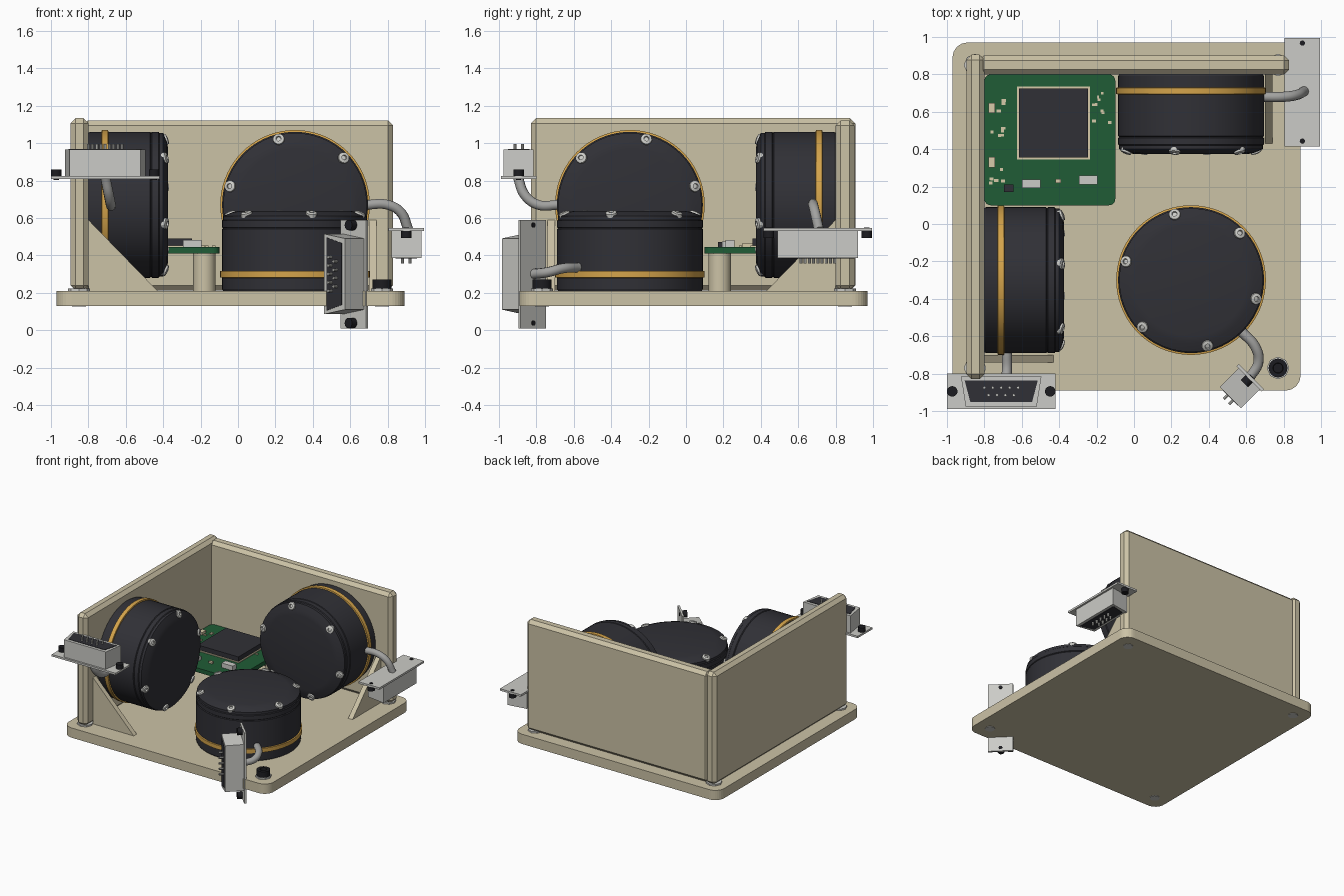
import bpy, bmesh, math, random
from mathutils import Matrix, Vector

default_cube = bpy.data.objects.get("Cube")
if default_cube:
    bpy.data.objects.remove(default_cube)


def make_material(name, colour):
    mat = bpy.data.materials.new(name)
    mat.use_nodes = True
    rgba = (*colour, 1)
    mat.diffuse_color = rgba
    mat.node_tree.nodes["Principled BSDF"].inputs["Base Color"].default_value = rgba
    return mat


BEIGE = make_material("beige plastic", (0.6, 0.54, 0.38))
DARK = make_material("charcoal housing", (0.03, 0.03, 0.037))
GOLD = make_material("gold band", (0.66, 0.37, 0.07))
SILVER = make_material("silver metal", (0.6, 0.6, 0.57))
BLACK = make_material("black screw", (0.012, 0.012, 0.015))
GREEN = make_material("green board", (0.014, 0.107, 0.037))
CABLE = make_material("grey cable", (0.36, 0.36, 0.35))
TAN = make_material("pale solder", (0.68, 0.6, 0.4))


def finish(name, bm, materials, matrix=None, smooth=False):
    """Turn a bmesh into a placed object."""
    bmesh.ops.recalc_face_normals(bm, faces=bm.faces)
    mesh = bpy.data.meshes.new(name)
    bm.to_mesh(mesh)
    bm.free()
    for mat in materials:
        mesh.materials.append(mat)
    obj = bpy.data.objects.new(name, mesh)
    bpy.context.collection.objects.link(obj)
    if matrix:
        obj.matrix_world = matrix
    if smooth:
        bpy.ops.object.select_all(action="DESELECT")
        obj.select_set(True)
        bpy.context.view_layer.objects.active = obj
        bpy.ops.object.shade_smooth_by_angle(angle=math.radians(25))
    return obj


def box(name, low, high, mat, bevel=0, matrix=None, corners_only=False):
    """Box between two corners, optionally bevelled all round or on upright edges."""
    bm = bmesh.new()
    bmesh.ops.create_cube(bm, size=1)
    for v in bm.verts:
        v.co = [high[i] if v.co[i] > 0 else low[i] for i in range(3)]
    if bevel:
        edges = bm.edges[:]
        if corners_only:
            edges = [e for e in edges if abs(e.verts[0].co.z - e.verts[1].co.z) > 0.01]
        bmesh.ops.bevel(bm, geom=edges, offset=bevel, affect="EDGES",
                        segments=8 if corners_only else 1, profile=0.5)
    return finish(name, bm, [mat], matrix)


def lathe(name, profile, bands, materials, matrix, sides=64):
    """Spin (radius, height) points; bands gives the material of each segment."""
    bm = bmesh.new()
    rings = []
    for r, h in profile:
        rings.append([bm.verts.new((r * math.cos(a), r * math.sin(a), h))
                      for a in (math.tau * k / sides for k in range(sides))])
    for lower, upper, band in zip(rings, rings[1:], bands):
        for k in range(sides):
            n = (k + 1) % sides
            bm.faces.new((lower[k], lower[n], upper[n], upper[k])).material_index = band
    bm.faces.new(rings[0]).material_index = bands[0]
    bm.faces.new(rings[-1]).material_index = bands[-1]
    return finish(name, bm, materials, matrix, smooth=True)


def disc(name, radius, low, high, mat, matrix, sides=24):
    return lathe(name, [(radius, low), (radius, high)], [0], [mat], matrix, sides)


def prism(name, outline, low, high, mat, matrix):
    """Extrude a flat outline along local z."""
    bm = bmesh.new()
    face = bm.faces.new([bm.verts.new((x, y, low)) for x, y in outline])
    top = bmesh.ops.extrude_face_region(bm, geom=[face])["geom"]
    bmesh.ops.translate(bm, vec=(0, 0, high - low),
                        verts=[g for g in top if isinstance(g, bmesh.types.BMVert)])
    return finish(name, bm, [mat], matrix)


def frame(origin, x_axis, z_axis):
    x, z = Vector(x_axis).normalized(), Vector(z_axis).normalized()
    return Matrix.Translation(origin) @ Matrix((x, z.cross(x), z)).transposed().to_4x4()


# Base plate and the two upright walls
box("base_plate", (-0.97, -0.89, 0.13), (0.89, 0.97, 0.21), BEIGE, 0.08, corners_only=True)
box("right_wall", (-0.895, -0.83, 0.213), (-0.8, 0.905, 1.133), BEIGE, 0.027)
box("back_wall", (-0.83, 0.8, 0.213), (0.83, 0.9, 1.12), BEIGE, 0.027)

# Triangular braces
brace = [(0, 0), (0.37, 0), (0, 0.38)]
prism("right_brace", brace, 0, 0.04, BEIGE, frame((-0.8, -0.7, 0.21), (1, 0, 0), (0, -1, 0)))
prism("back_brace", brace, 0, 0.04, BEIGE, frame((0.7, 0.8, 0.21), (0, -1, 0), (-1, 0, 0))
      @ Matrix.Translation((0, 0, -0.04)))

# Corner fasteners, with plugs showing on the underside
for x in (-0.85, 0.77):
    for y in (-0.77, 0.85):
        place = Matrix.Translation((x, y, 0))
        disc("corner_washer", 0.06, 0.2, 0.222, SILVER, place, 8)
        disc("corner_plug", 0.037, 0.126, 0.14, SILVER, place)
        if x > 0 > y:
            lathe("corner_screw", [(0.05, 0.22), (0.05, 0.27), (0.027, 0.27), (0.025, 0.24)],
                  [0, 0, 0], [BLACK], place)

# Drum units: one on the base and one on each wall
drum = [(0.385, 0), (0.39, 0.01), (0.39, 0.07), (0.4, 0.072), (0.4, 0.105), (0.39, 0.107),
        (0.39, 0.33), (0.384, 0.335), (0.39, 0.34), (0.39, 0.375), (0.384, 0.38),
        (0.384, 0.4), (0.335, 0.42), (0.3, 0.427)]
drum_bands = [0, 0, 1, 1, 1] + [0] * 8
units = {
    "base": (frame((0.305, -0.3, 0.21), (1, 0, 0), (0, 0, 1)), 44),
    "back": (frame((0.305, 0.8, 0.67), (1, 0, 0), (0, -1, 0)), 44),
    "right": (frame((-0.8, -0.3, 0.67), (0, 1, 0), (1, 0, 0)), 16),
}
for side, (place, start) in units.items():
    lathe(side + "_drum", drum, drum_bands, [DARK, GOLD], place, 72)
    for k in range(6):
        turn = Matrix.Rotation(math.radians(start + 60 * k), 4, "Z")
        seat = turn @ Matrix.Translation((0.36, 0, 0.41)) @ Matrix.Rotation(0.4, 4, "Y")
        lathe(side + "_drum_screw", [(0.032, -0.01), (0.03, 0.01), (0.014, 0.015), (0.012, 0.005)],
              [0, 0, 0], [SILVER], place @ seat, 12)


# Cables: smooth tubes through a few points
def cable(name, points):
    curve = bpy.data.curves.new(name, "CURVE")
    curve.dimensions = "3D"
    curve.bevel_depth = 0.027
    curve.bevel_resolution = 3
    curve.use_fill_caps = True
    spline = curve.splines.new("BEZIER")
    spline.bezier_points.add(len(points) - 1)
    for p, co in zip(spline.bezier_points, points):
        p.co = co
        p.handle_left_type = p.handle_right_type = "AUTO"
    curve.materials.append(CABLE)
    bpy.context.collection.objects.link(bpy.data.objects.new(name, curve))


cable("base_cable", [(0.57, -0.57, 0.335), (0.65, -0.66, 0.33), (0.665, -0.74, 0.31), (0.62, -0.82, 0.3)])
cable("back_cable", [(0.68, 0.68, 0.67), (0.8, 0.68, 0.67), (0.87, 0.69, 0.63), (0.91, 0.71, 0.54)])
cable("right_cable", [(-0.68, -0.68, 0.67), (-0.68, -0.79, 0.67), (-0.69, -0.86, 0.72), (-0.71, -0.9, 0.82)])


# Pin connectors: flange, tapered shell, dark insert, pins and two screws
def tapered(wide, narrow, depth):
    return [(-narrow, -depth), (narrow, -depth), (wide, depth), (-wide, depth)]


def connector(side, place):
    box(side + "_flange", (-0.29, -0.095, -0.008), (0.29, 0.095, 0.008), SILVER, 0, place)
    prism(side + "_shell", tapered(0.215, 0.19, 0.08), 0, 0.15, SILVER, place)
    prism(side + "_insert", tapered(0.195, 0.165, 0.057), 0.14, 0.153, DARK, place)
    for row, count in ((0.02, 5), (-0.02, 4)):
        for k in range(count):
            spot = Matrix.Translation(((k - (count - 1) / 2) * 0.045, row, 0))
            disc(side + "_pin", 0.008, 0.15, 0.18, SILVER, place @ spot, 8)
    for x in (-0.262, 0.262):
        disc(side + "_flange_screw", 0.028, 0, 0.045, BLACK, place @ Matrix.Translation((x, 0, 0)))
        disc(side + "_flange_stud", 0.014, -0.012, 0, BLACK, place @ Matrix.Translation((x, 0, 0)))


connector("right", frame((-0.71, -0.895, 0.815), (1, 0, 0), (0, 0, 1)))
connector("back", frame((0.9, 0.705, 0.537), (0, 1, 0), (0, 0, -1)))
connector("base", frame((0.622, -0.822, 0.3), (0, 0, 1), (-1, -1, 0)))

# Circuit board on four posts
box("circuit_board", (-0.8, 0.1, 0.41), (-0.1, 0.8, 0.445), GREEN, 0.035, corners_only=True)
for x in (-0.72, -0.18):
    for y in (0.18, 0.72):
        disc("board_post", 0.06, 0.21, 0.411, BEIGE, Matrix.Translation((x, y, 0)))


def part(name, x, y, wide, deep, top, mat):
    box(name, (x - wide / 2, y - deep / 2, 0.44), (x + wide / 2, y + deep / 2, top), mat)


part("chip_border", -0.43, 0.54, 0.39, 0.39, 0.452, TAN)
part("main_chip", -0.43, 0.54, 0.37, 0.37, 0.49, DARK)
part("small_chip", -0.67, 0.19, 0.05, 0.04, 0.47, DARK)
part("large_capacitor", -0.55, 0.215, 0.1, 0.045, 0.475, SILVER)
part("large_capacitor", -0.245, 0.235, 0.1, 0.05, 0.483, SILVER)
part("small_capacitor", -0.405, 0.23, 0.03, 0.02, 0.46, TAN)
for y in (0.33, 0.62):
    part("edge_resistor", -0.76, y, 0.035, 0.055, 0.465, TAN)

# Scattered solder pads in the board margins
random.seed(4)
for centre_x, count, y_range in ((-0.74, 14, (0.18, 0.76)), (-0.18, 9, (0.5, 0.72))):
    for k in range(count):
        part("solder_pad", centre_x + random.uniform(-0.04, 0.05), random.uniform(*y_range),
             random.uniform(0.012, 0.025), 0.015, 0.452, TAN)
